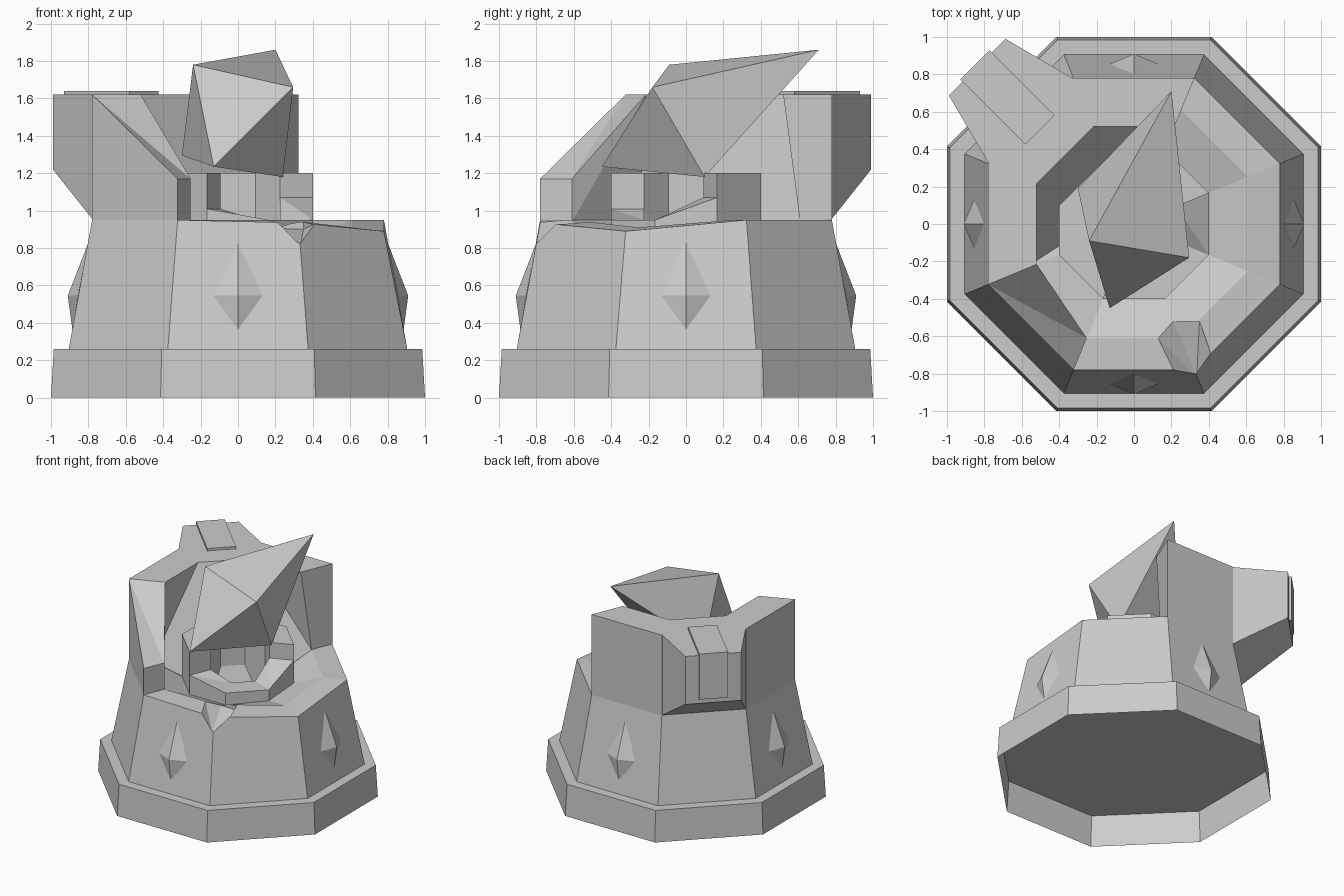
import bpy
import bmesh
from math import cos, sin, radians, pi
from mathutils import Vector

old = bpy.data.objects.get("Cube")
if old:
    bpy.data.objects.remove(old, do_unlink=True)

stone = bpy.data.materials.new("grey stone")
stone.use_nodes = True
GREY = (0.6, 0.6, 0.6, 1)
stone.diffuse_color = GREY
stone.node_tree.nodes["Principled BSDF"].inputs["Base Color"].default_value = GREY


def corner(k, apothem, z):
    """Corner k of an octagon with flat sides on the axes."""
    a = radians(22.5 + 45 * k)
    r = apothem / cos(pi / 8)
    return Vector((r * cos(a), r * sin(a), z))


def finish(name, bm):
    bmesh.ops.recalc_face_normals(bm, faces=bm.faces)
    mesh = bpy.data.meshes.new(name)
    bm.to_mesh(mesh)
    bm.free()
    mesh.materials.append(stone)
    ob = bpy.data.objects.new(name, mesh)
    bpy.context.collection.objects.link(ob)
    return ob


def hull(name, points):
    bm = bmesh.new()
    verts = [bm.verts.new(p) for p in points]
    res = bmesh.ops.convex_hull(bm, input=verts)
    spare = [v for v in res["geom_interior"] if isinstance(v, bmesh.types.BMVert)]
    bmesh.ops.delete(bm, geom=spare, context="VERTS")
    bmesh.ops.dissolve_limit(bm, angle_limit=0.01, verts=bm.verts, edges=bm.edges)
    return finish(name, bm)


def stacked(name, levels, dips={}, open_base=False):
    """Octagonal solid from (apothem, z) levels; dips lowers single corners."""
    bm = bmesh.new()
    rings = []
    for i, (a, z) in enumerate(levels):
        rings.append([bm.verts.new(corner(k, a, dips.get((i, k), z))) for k in range(8)])
    for lo, hi in zip(rings, rings[1:]):
        for k in range(8):
            n = (k + 1) % 8
            bm.faces.new((lo[k], lo[n], hi[n], hi[k]))
    if not open_base:
        bm.faces.new(rings[0])
    bm.faces.new(rings[-1])
    return finish(name, bm)


def arc_wall(name, sections):
    """Closed wall; each section is (corner, loop of (apothem, z))."""
    bm = bmesh.new()
    loops = [[bm.verts.new(corner(k, a, z)) for a, z in prof] for k, prof in sections]
    for p, q in zip(loops, loops[1:]):
        for i in range(4):
            j = (i + 1) % 4
            bm.faces.new((p[i], p[j], q[j]))
            bm.faces.new((p[i], q[j], q[i]))
    bm.faces.new(loops[0])
    bm.faces.new(loops[-1])
    bmesh.ops.dissolve_limit(bm, angle_limit=0.01, verts=bm.verts, edges=bm.edges)
    return finish(name, bm)


# Plinth, hollow underneath, and tapered lower tower with a floor and shaft
stacked("plinth", [(1, 0), (0.985, 0.26)], open_base=True)
dips = {(1, 7): 0.89, (1, 6): 0.935, (2, 7): 0.91, (3, 7): 0.86, (3, 0): 0.88}
dips.update({(level, k): 0.6 for level in (2, 3) for k in (2, 3)})
body = stacked("lower_tower", [(0.905, 0.26), (0.78, 0.95), (0.61, 0.95), (0.4, 0.85),
                               (0.3, 0.55), (0.3, 0.4)], dips)

# Chip knocked out of the front corner
rim = [(0.2, -0.78, 0.95), (0.335, -0.82, 0.82), (0.41, -0.69, 0.93),
       (0.13, -0.61, 0.95), (0.21, -0.52, 0.905), (0.35, -0.52, 0.9)]
chip = hull("chip_cutter", [Vector(p) for p in rim]
            + [Vector((x, y - 0.1 * (y < -0.65), 1.2)) for x, y, z in rim])
chip.hide_render = True
chip.hide_viewport = True
cut = body.modifiers.new("chip", "BOOLEAN")
cut.operation = "DIFFERENCE"
cut.solver = "EXACT"
cut.object = chip

# Broken upper wall, undercut on the inside
full = [(0.78, 0.95), (0.78, 1.62), (0.52, 1.62), (0.61, 0.94)]
stub = [(0.78, 0.95), (0.78, 1.17), (0.61, 1.17), (0.61, 0.94)]
arc_wall("upper_wall", [(k, full) for k in range(1, 5)] + [(5, stub)])

# Steep slab filling the inside of the standing wall
hull("wall_filling", [corner(k, a, z) for k in (1, 4)
                      for a, z in ((0.61, 0.95), (0.4, 0.73), (0.65, 0.7))]
     + [corner(k, a, z) for k in (2, 3) for a, z in ((0.52, 1.619), (0.65, 0.7))])

# Inner ring: standing part and broken front part


def ring_profile(z):
    return [(0.4, 0.5), (0.4, z), (0.225, z), (0.225, 0.5)]


arc_wall("inner_ring", [(k, ring_profile(1.2)) for k in range(6)])
arc_wall("broken_ring", [(5 + i, ring_profile(z)) for i, z in enumerate((1.01, 0.95, 0.95, 1.07))])

# Overhanging buttress on the back corner face
out = Vector((-1, 1, 0)).normalized()
side = Vector((1, 1, 0)).normalized()


def on_buttress(o, s, z):
    return out * o + side * s + Vector((0, 0, z))


outer = [on_buttress(1.186, s, z) for s in (-0.214, 0.214) for z in (1.22, 1.62)]
root = [corner(k, 0.775, z) for k in (2, 3) for z in (0.95, 1.62)]
hull("buttress", outer + root)

# Bent plate over the buttress top and back


def plate(name, o1, o2, z1, z2):
    hull(name, [on_buttress(o, s, z) for o in (o1, o2) for s in (-0.11, 0.11) for z in (z1, z2)])


plate("plate_top", 0.712, 1.204, 1.61, 1.64)
plate("plate_back", 1.18, 1.204, 1.26, 1.64)

# Pointed studs on the four main faces
for i, label in enumerate(("front", "right", "back", "left")):
    turn = i * pi / 2
    pts = [(-0.13, -0.855, 0.545), (0.13, -0.855, 0.545), (0, -0.91, 0.545),
           (0, -0.8, 0.83), (0, -0.885, 0.36), (0, -0.8, 0.545)]
    hull("stud_" + label, [Vector((x * cos(turn) - y * sin(turn),
                                   x * sin(turn) + y * cos(turn), z)) for x, y, z in pts])

# Tilted shard resting on the ring
hull("shard", [Vector(p) for p in (
    (0.2, 0.71, 1.86), (-0.24, -0.09, 1.78), (0.295, -0.18, 1.66),
    (-0.13, -0.45, 1.235), (-0.3, 0.19, 1.295), (0.24, 0.1, 1.18))])
